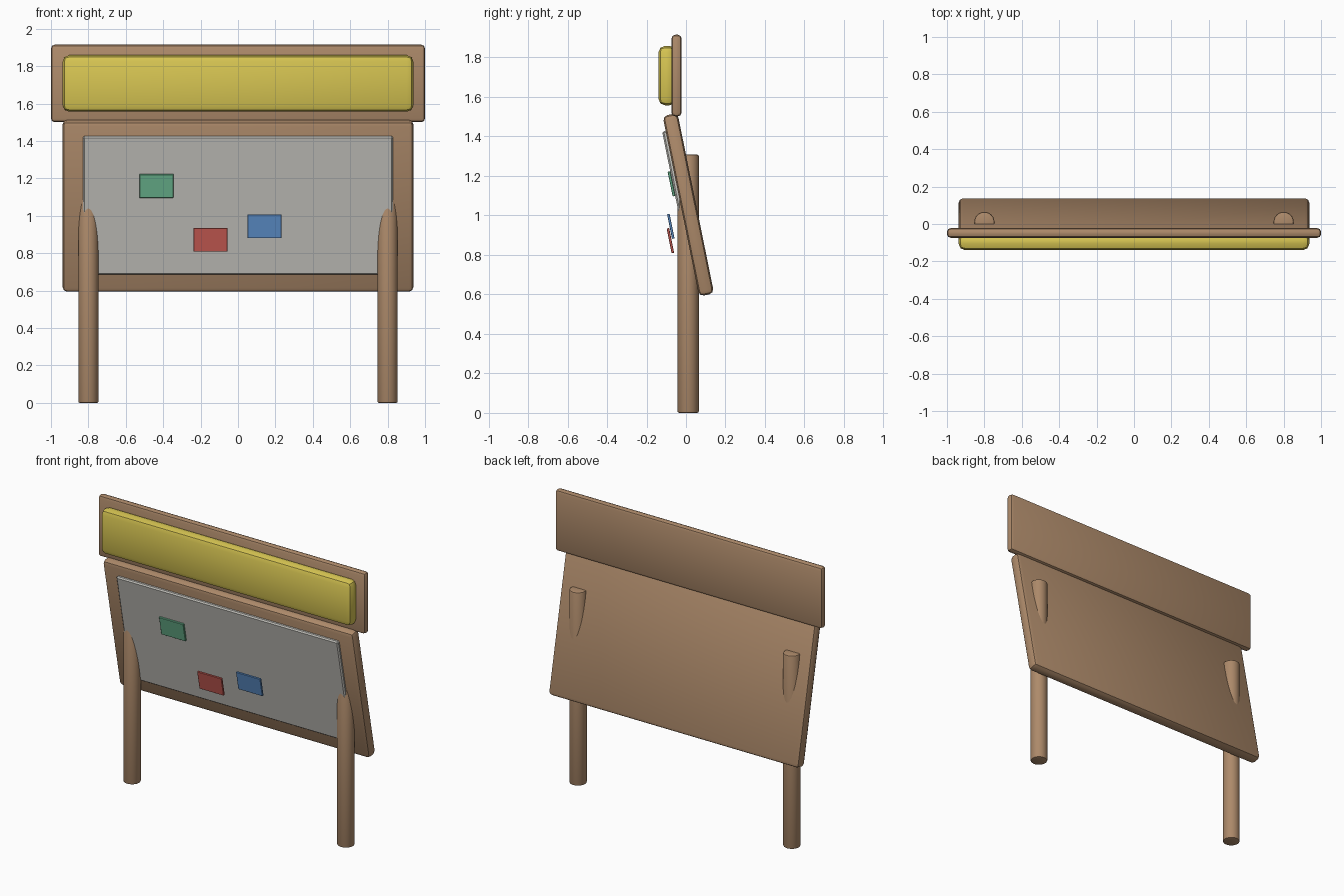
import bpy
import math

if "Cube" in bpy.data.objects:
    bpy.data.objects.remove(bpy.data.objects["Cube"])

TILT = 0.2  # lean of the notice board, top towards the front


def material(name, rgb):
    m = bpy.data.materials.new(name)
    m.diffuse_color = (*rgb, 1.0)
    m.use_nodes = True
    m.node_tree.nodes["Principled BSDF"].inputs["Base Color"].default_value = m.diffuse_color
    return m


WOOD = material("wood", (0.42, 0.255, 0.145))
YELLOW = material("yellow panel", (0.68, 0.56, 0.085))
GREY = material("grey sheet", (0.55, 0.54, 0.505))
RED = material("red note", (0.58, 0.105, 0.088))
BLUE = material("blue note", (0.11, 0.28, 0.60))
GREEN = material("green note", (0.14, 0.45, 0.265))


def finish(obj, name, mat, bevel, segments):
    """Name, colour and round off the active object."""
    obj.name = name
    obj.data.materials.append(mat)
    bpy.ops.object.transform_apply(location=False, rotation=False, scale=True)
    if bevel:
        mod = obj.modifiers.new("rounded edges", "BEVEL")
        mod.width = bevel
        mod.segments = segments
        mod.limit_method = "ANGLE"
        mod.angle_limit = math.radians(40)
        bpy.ops.object.modifier_apply(modifier=mod.name)
    bpy.ops.object.shade_smooth_by_angle(angle=math.radians(30))
    return obj


def box(name, mat, centre, size, tilt=0.0, bevel=0.0, segments=2):
    bpy.ops.mesh.primitive_cube_add(size=1, location=centre, rotation=(tilt, 0, 0))
    obj = bpy.context.object
    obj.scale = size
    return finish(obj, name, mat, bevel, segments)


# Header board with its raised panel
box("header_board", WOOD, (0, -0.048, 1.708), (2.0, 0.052, 0.414), bevel=0.02)
box("header_panel", YELLOW, (0, -0.095, 1.708), (1.876, 0.09, 0.302), bevel=0.035)

# Leaning notice board and the sheet on its front
BY, BZ = 0.012, 1.054
box("notice_board", WOOD, (0, BY, BZ), (1.876, 0.077, 0.932), TILT, 0.025)
depth = -0.0445
box("notice_sheet", GREY,
    (0, BY + depth * math.cos(TILT), BZ + depth * math.sin(TILT) + 0.012),
    (1.66, 0.029, 0.755), TILT, 0.008, 1)

# Small notes
for name, mat, x, y, z in (
    ("green_note", GREEN, -0.436, -0.074, 1.16),
    ("red_note", RED, -0.147, -0.079, 0.872),
    ("blue_note", BLUE, 0.142, -0.077, 0.945),
):
    box(name, mat, (x, y, z), (0.182, 0.013, 0.128), TILT, 0.002, 1)

# Round posts passing through the board
for side, label in ((-1, "left"), (1, "right")):
    bpy.ops.mesh.primitive_cylinder_add(vertices=24, radius=0.054, depth=1.308,
                                        location=(side * 0.8, 0.011, 0.654))
    finish(bpy.context.object, label + "_post", WOOD, 0.008, 2)
